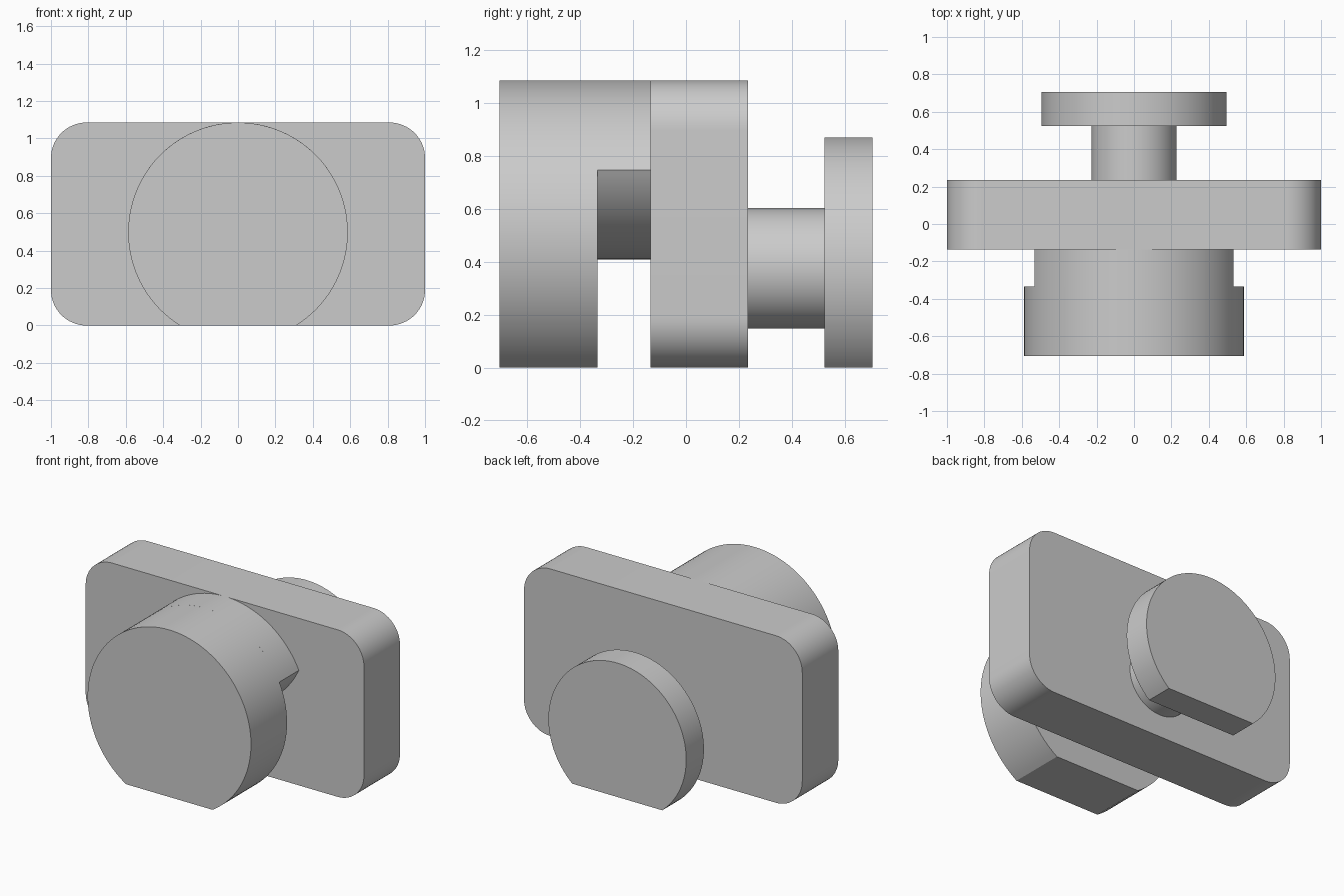
import bpy
import bmesh
import math

cube = bpy.data.objects.get("Cube")
if cube:
    bpy.data.objects.remove(cube, do_unlink=True)

grey = bpy.data.materials.new("light grey")
grey.use_nodes = True
colour = (0.6, 0.6, 0.6, 1)
grey.diffuse_color = colour
grey.node_tree.nodes["Principled BSDF"].inputs["Base Color"].default_value = colour


def arc(cx, cz, radius, start, end, steps):
    """Points along an arc in the xz plane, angles in radians."""
    return [(cx + radius * math.cos(start + (end - start) * i / steps),
             cz + radius * math.sin(start + (end - start) * i / steps))
            for i in range(steps + 1)]


def extrude(name, outline, front, back):
    """Extrude an xz outline along y."""
    bm = bmesh.new()
    face = bm.faces.new([bm.verts.new((x, front, z)) for x, z in outline])
    result = bmesh.ops.extrude_face_region(bm, geom=[face])
    moved = [v for v in result["geom"] if isinstance(v, bmesh.types.BMVert)]
    bmesh.ops.translate(bm, verts=moved, vec=(0, back - front, 0))
    bmesh.ops.recalc_face_normals(bm, faces=bm.faces)
    mesh = bpy.data.meshes.new(name)
    bm.to_mesh(mesh)
    bm.free()
    mesh.materials.append(grey)
    obj = bpy.data.objects.new(name, mesh)
    bpy.context.collection.objects.link(obj)
    bpy.ops.object.select_all(action="DESELECT")
    obj.select_set(True)
    bpy.context.view_layer.objects.active = obj
    bpy.ops.object.shade_smooth_by_angle(angle=math.radians(30))
    return obj


def flat_bottom_disc(radius, cz):
    """Circle cut off by the ground plane."""
    drop = math.asin(cz / radius)
    return arc(0, cz, radius, -drop, math.pi + drop, 96)


HEIGHT = 1.085
CORNER = 0.19
LENS_R, LENS_Z = 0.587, 0.498
BACK_Z = 0.375

# Rounded rectangular body
body = []
for i, (sx, sz) in enumerate([(1, 1), (-1, 1), (-1, -1), (1, -1)]):
    body += arc(sx * (1 - CORNER), HEIGHT / 2 + sz * (HEIGHT / 2 - CORNER),
                CORNER, i * math.pi / 2, (i + 1) * math.pi / 2, 16)
extrude("body", body, -0.135, 0.235)

# Large front disc
extrude("front_disc", flat_bottom_disc(LENS_R, LENS_Z), -0.705, -0.335)

# Bridge between disc and body: overlap of two equal circles
tip = math.asin(0.5 * LENS_Z / LENS_R)
upper = arc(0, LENS_Z, LENS_R, tip, math.pi - tip, 64)
lower = arc(0, 2 * LENS_Z, LENS_R, math.pi + tip, 2 * math.pi - tip, 64)
extrude("front_bridge", upper + lower[1:-1], -0.335, -0.135)

# Rear neck and rear disc
extrude("rear_neck", arc(0, BACK_Z, 0.228, 0, 2 * math.pi, 64)[:-1], 0.235, 0.523)
extrude("rear_disc", flat_bottom_disc(0.495, BACK_Z), 0.523, 0.705)
